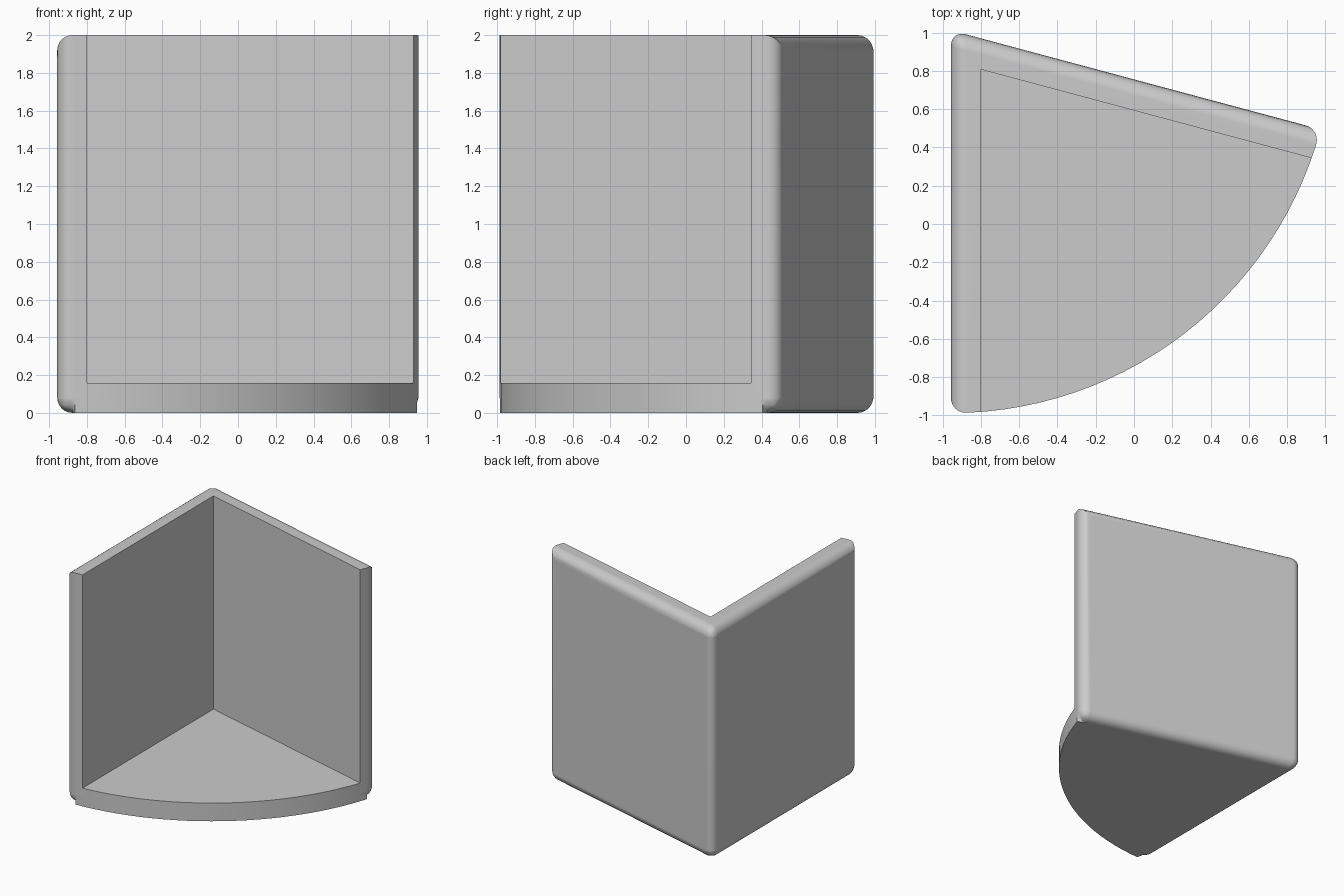
import bpy
import bmesh
from math import sin, cos, tan, radians
from mathutils import Vector

cube = bpy.data.objects.get("Cube")
if cube:
    bpy.data.objects.remove(cube, do_unlink=True)

APEX = Vector((-0.957, 1.012, 0))   # meeting point of the two outer walls
RADIUS, HEIGHT, WALL, ROUND = 2.0, 2.0, 0.157, 0.08
SLANT = radians(15)
ARC_STEPS = 28


def polar(angle, r):
    return Vector((cos(angle) * r, sin(angle) * r, 0))


def prism(outline, z0, z1):
    """Upright solid from a counter-clockwise outline."""
    bm = bmesh.new()
    low = [bm.verts.new((p.x, p.y, z0)) for p in outline]
    high = [bm.verts.new((p.x, p.y, z1)) for p in outline]
    bm.faces.new(low[::-1])
    bm.faces.new(high)
    for i in range(len(outline)):
        j = (i + 1) % len(outline)
        bm.faces.new((low[i], low[j], high[j], high[i]))
    return bm, low, high


def make_object(name, bm):
    mesh = bpy.data.meshes.new(name)
    bm.to_mesh(mesh)
    bm.free()
    obj = bpy.data.objects.new(name, mesh)
    bpy.context.collection.objects.link(obj)
    return obj


# Solid sector with rounded outer edges; the top of the arc stays sharp
start, end = radians(-90), -SLANT
arc = [APEX + polar(start + (end - start) * i / ARC_STEPS, RADIUS)
       for i in range(ARC_STEPS + 1)]
bm, low, high = prism([APEX] + arc, 0, HEIGHT)
rounded = [e for e in bm.edges if e.verts[0] in low and e.verts[1] in low]
for i in (0, 1, -1):
    rounded.append(bm.edges.get((low[i], high[i])))
for i in (1, -1):
    rounded.append(bm.edges.get((high[0], high[i])))
bmesh.ops.bevel(bm, geom=rounded, offset=ROUND, segments=6, profile=0.5,
                affect='EDGES', clamp_overlap=False)
bracket = make_object("corner_bracket", bm)

# Hollow that leaves two walls and a floor
inner = APEX + Vector((WALL, -WALL * (tan(SLANT) + 1 / cos(SLANT)), 0))
bm, _, _ = prism([inner, inner + polar(start, 3), inner + polar(radians(-52), 5),
                  inner + polar(end, 3)], WALL, HEIGHT + 1)
cutter = make_object("hollow_cutter", bm)
cutter.hide_render = True

for o in bpy.context.selected_objects:
    o.select_set(False)
bracket.select_set(True)
bpy.context.view_layer.objects.active = bracket
cut = bracket.modifiers.new("hollow", 'BOOLEAN')
cut.operation, cut.solver, cut.object = 'DIFFERENCE', 'EXACT', cutter
bpy.ops.object.modifier_apply(modifier=cut.name)
bpy.data.objects.remove(cutter, do_unlink=True)

# Smooth roundings with flat wall faces
bpy.ops.object.shade_smooth_by_angle(angle=radians(30))
normals = bracket.modifiers.new("flat_faces", 'WEIGHTED_NORMAL')
normals.keep_sharp = True

# Single grey finish
grey = bpy.data.materials.new("plain grey")
grey.use_nodes = True
color = (0.6, 0.6, 0.6, 1)
grey.diffuse_color = color
grey.node_tree.nodes["Principled BSDF"].inputs["Base Color"].default_value = color
bracket.data.materials.clear()
bracket.data.materials.append(grey)
